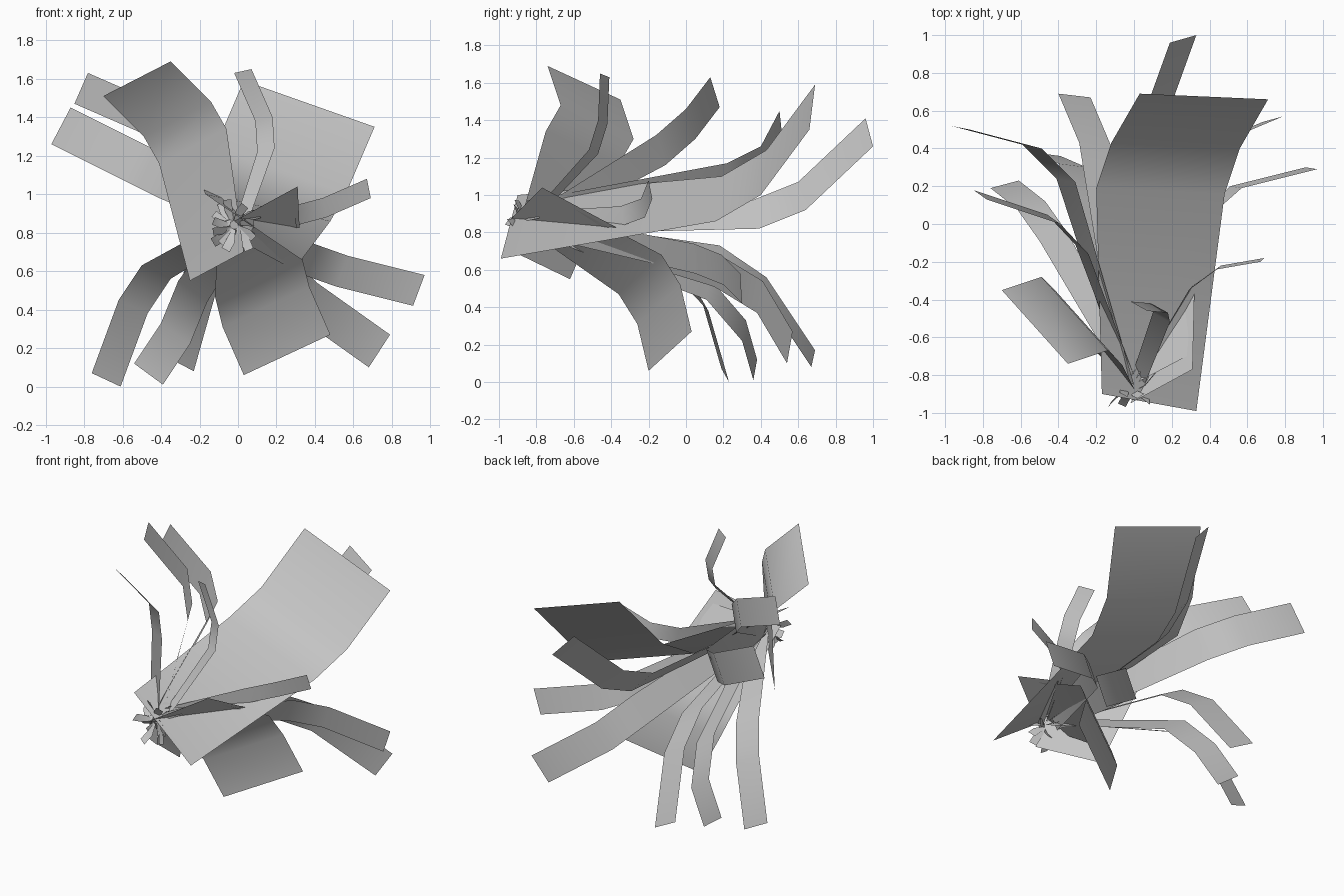
import bpy
import math
import random
from mathutils import Vector

cube = bpy.data.objects.get("Cube")
if cube:
    bpy.data.objects.remove(cube, do_unlink=True)

# Single flat colour
grey = bpy.data.materials.new("plain_grey")
grey.use_nodes = True
grey.diffuse_color = (0.55, 0.55, 0.55, 1)
grey.node_tree.nodes["Principled BSDF"].inputs["Base Color"].default_value = (0.55, 0.55, 0.55, 1)


def ribbon(name, edge, base_span, tip_span):
    """Bent ribbon: one edge path (base to tip, in hundredths of a unit)
    swept sideways by base_span at its foot and by tip_span further out."""
    verts, faces = [], []
    for row, point in enumerate(edge):
        start = Vector(point) / 100
        span = Vector(tip_span if row else base_span) / 100
        verts += [start, start + span]
    for row in range(len(edge) - 1):
        first = 2 * row
        faces.append((first, first + 1, first + 3, first + 2))
    mesh = bpy.data.meshes.new(name)
    mesh.from_pydata(verts, [], faces)
    mesh.materials.append(grey)
    leaf = bpy.data.objects.new(name, mesh)
    bpy.context.collection.objects.link(leaf)
    bpy.ops.object.select_all(action="DESELECT")
    leaf.select_set(True)
    bpy.context.view_layer.objects.active = leaf
    bpy.ops.object.shade_smooth_by_angle(angle=math.radians(50))
    return leaf


# Three broad leaves
ribbon("broad_back_leaf",
       edge=[(-17, -90, 100), (-20, 19, 110), (-12, 43, 124), (3, 69, 159)],
       base_span=(50, -9, -34), tip_span=(68, -3, -24))
ribbon("broad_upper_leaf",
       edge=[(-25, -62, 55), (-41, -36, 116), (-49, -28, 130), (-70, -35, 151)],
       base_span=(28, -31, 15), tip_span=(35, -39, 18))
ribbon("broad_lower_leaf",
       edge=[(-10, -90, 85), (-12, -36, 47), (-8, -26, 31), (3, -20, 6)],
       base_span=(38, 20, 13), tip_span=(45, 23, 21))

# Narrow leaves that arch upward
ribbon("upper_right_high_leaf",
       edge=[(1, -83, 90), (-24, -16, 132), (-39, 0, 146), (-78, 13, 163)],
       base_span=(-6, 4, -10), tip_span=(-7, 5, -16))
ribbon("upper_right_long_leaf",
       edge=[(0, -85, 97), (-31, 22, 117), (-49, 40, 126), (-87, 50, 145)],
       base_span=(-6, 2, -14), tip_span=(-10, 2, -19))
ribbon("upright_leaf",
       edge=[(-1, -80, 87), (10, -47, 122), (9, -42, 138), (-2, -41, 163)],
       base_span=(7, -4, 1), tip_span=(9, -5, 2))
ribbon("rear_leaf",
       edge=[(-4, -82, 90), (1, 35, 97), (6, 60, 107), (19, 96, 141)],
       base_span=(11, -3, -11), tip_span=(14, 4, -15))

# Leaves reaching to the left side
ribbon("side_curl_leaf",
       edge=[(1, -82, 91), (29, -35, 94), (44, -24, 98), (67, -20, 108)],
       base_span=(3, 1, -9), tip_span=(2, 2, -10))
ribbon("side_pointed_leaf",
       edge=[(-2, -95, 86), (31, -77, 104)],
       base_span=(4, 8, -3), tip_span=(1, 41, -22))

# Narrow leaves that droop downward
ribbon("left_droop_leaf",
       edge=[(2, -80, 90), (40, 4, 74), (57, 19, 68), (97, 29, 58)],
       base_span=(-5, 1, -12), tip_span=(-6, 1, -16))
ribbon("left_low_droop_leaf",
       edge=[(3, -80, 92), (28, 18, 68), (41, 41, 54), (79, 57, 27)],
       base_span=(-9, -2, -11), tip_span=(-11, -3, -17))
ribbon("rear_droop_leaf",
       edge=[(-9, -80, 87), (-25, 18, 73), (-29, 43, 56), (-40, 69, 17)],
       base_span=(13, 0, -7), tip_span=(17, -2, -9))
ribbon("right_low_droop_leaf",
       edge=[(-7, -80, 88), (-31, 13, 55), (-40, 32, 33), (-54, 38, 12)],
       base_span=(13, 0, -9), tip_span=(15, -2, -11))
ribbon("right_droop_leaf",
       edge=[(-8, -80, 86), (-50, -9, 63), (-62, 8, 45), (-76, 19, 7)],
       base_span=(12, 3, -6), tip_span=(15, 4, -7))

# Tuft of short, untidy blades where the leaves meet
random.seed(4)
centre = Vector((-2, -88, 84))
blade_count = 16
for index in range(blade_count):
    angle = math.tau * (index + random.uniform(-0.4, 0.4)) / blade_count
    outward = Vector((math.cos(angle), 0, math.sin(angle)))
    across = Vector((-outward.z, random.uniform(-1, 1), outward.x)).normalized()
    reach = random.uniform(7, 15)
    lean = Vector((0, random.uniform(-8, 14), 0))
    start = centre + outward * 2
    middle = centre + outward * reach * 0.6 + lean * 0.3
    tip = centre + outward * reach + lean
    ribbon(f"centre_blade_{index}", [start, middle, tip], across * 2, across * 5)
